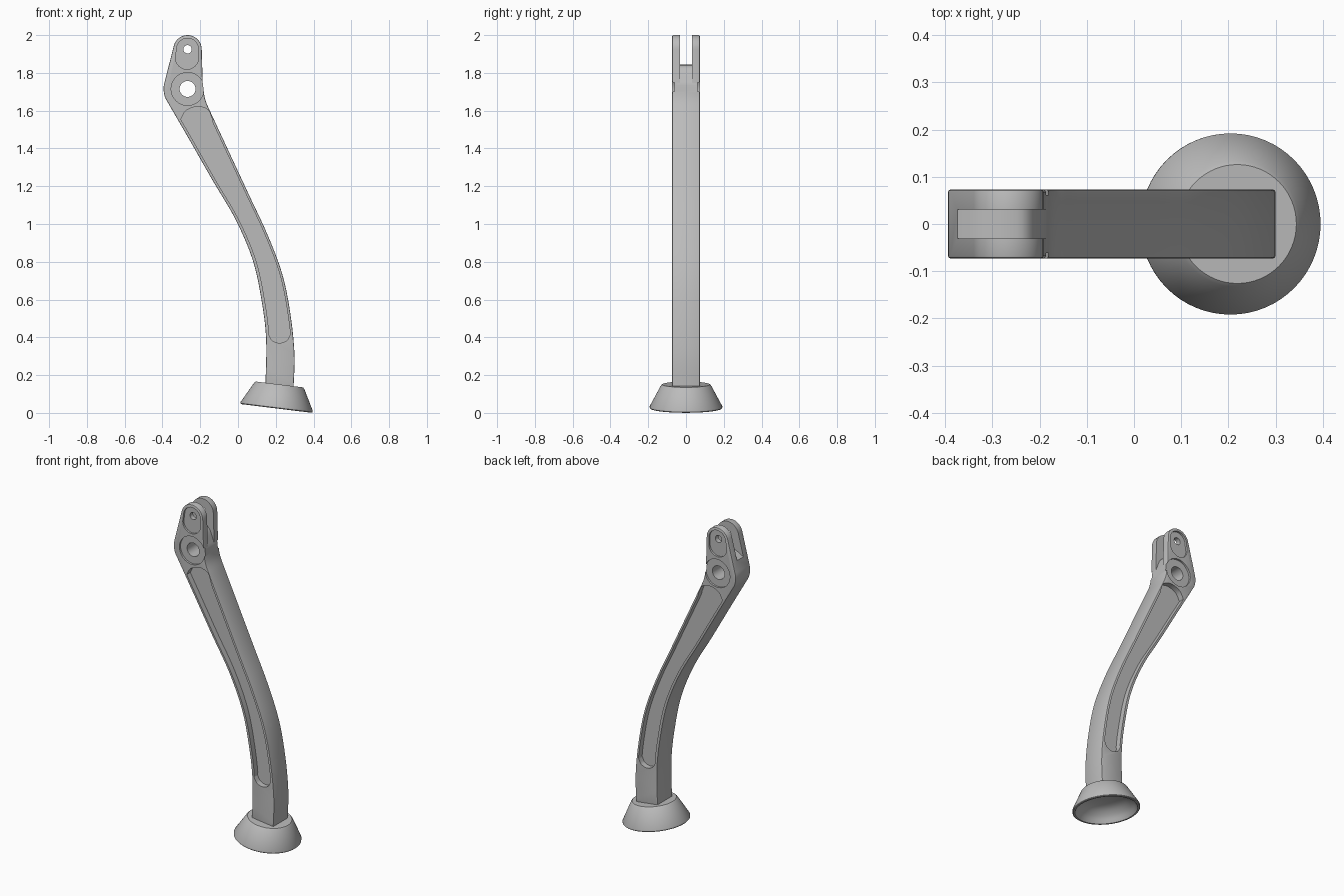
import bpy, bmesh
from math import cos, sin, pi, radians
from mathutils import Vector, Matrix

if "Cube" in bpy.data.objects:
    bpy.data.objects.remove(bpy.data.objects["Cube"], do_unlink=True)

HALF = 0.073                      # half thickness of the arm
PIN = (-0.267, 1.925)             # small upper bore
PIVOT = (-0.267, 1.715)           # large lower bore

grey = bpy.data.materials.new("grey_metal")
grey.use_nodes = True
grey.diffuse_color = (0.5, 0.5, 0.5, 1)
grey.node_tree.nodes["Principled BSDF"].inputs["Base Color"].default_value = (0.5, 0.5, 0.5, 1)


def spline(pts, steps=5):
    """Smooth curve through the points, end points included."""
    p = [Vector(q) for q in pts]
    p = [2 * p[0] - p[1]] + p + [2 * p[-1] - p[-2]]
    out = []
    for a, b, c, d in zip(p, p[1:], p[2:], p[3:]):
        for i in range(steps):
            t = i / steps
            out.append(0.5 * (2 * b + (c - a) * t + (2 * a - 5 * b + 4 * c - d) * t ** 2
                              + (3 * b - a - 3 * c + d) * t ** 3))
    return out + [p[-2]]


def arc(centre, r, start, end, n=16):
    angles = [radians(start + (end - start) * i / n) for i in range(n + 1)]
    return [Vector((centre[0] + r * cos(a), centre[1] + r * sin(a))) for a in angles]


def circle(centre, r):
    return arc(centre, r, 0, 360, 40)[:-1]


def make_object(name, bm):
    mesh = bpy.data.meshes.new(name)
    bmesh.ops.recalc_face_normals(bm, faces=bm.faces)
    bm.to_mesh(mesh)
    bm.free()
    mesh.materials.append(grey)
    ob = bpy.data.objects.new(name, mesh)
    bpy.context.collection.objects.link(ob)
    return ob


def prism(name, outline, y0, y1, bevel=0):
    """Extrude an x-z outline from y0 to y1."""
    bm = bmesh.new()
    face = bm.faces.new([bm.verts.new((p[0], y0, p[1])) for p in outline])
    ext = bmesh.ops.extrude_face_region(bm, geom=[face])["geom"]
    bmesh.ops.translate(bm, vec=(0, y1 - y0, 0),
                        verts=[v for v in ext if isinstance(v, bmesh.types.BMVert)])
    if bevel:
        rims = [e for e in bm.edges if abs(e.verts[0].co.y - e.verts[1].co.y) < 1e-5]
        bmesh.ops.bevel(bm, geom=rims, offset=bevel, segments=2, profile=0.5, affect='EDGES')
    return make_object(name, bm)


def cut(target, cutters):
    """Subtract the cutters, then discard them."""
    for c in cutters:
        c.hide_render = True
        mod = target.modifiers.new("cut", 'BOOLEAN')
        mod.operation, mod.solver, mod.object = 'DIFFERENCE', 'EXACT', c
    bpy.context.view_layer.update()
    graph = bpy.context.evaluated_depsgraph_get()
    mesh = bpy.data.meshes.new_from_object(target.evaluated_get(graph))
    target.modifiers.clear()
    target.data = mesh
    for c in cutters:
        bpy.data.objects.remove(c, do_unlink=True)


def smooth(ob):
    bpy.ops.object.select_all(action='DESELECT')
    ob.select_set(True)
    bpy.context.view_layer.objects.active = ob
    bpy.ops.object.shade_smooth_by_angle(angle=radians(30))


# Arm: curved bar with a rounded head
right = spline([(0.294, 0.13), (0.299, 0.31), (0.278, 0.52), (0.235, 0.733),
                (0.156, 0.944), (0.06, 1.15), (-0.04, 1.365), (-0.14, 1.58)])
left = spline([(-0.376, 1.651), (-0.255, 1.442), (-0.134, 1.23), (-0.013, 1.024),
               (0.077, 0.812), (0.124, 0.6), (0.149, 0.389), (0.145, 0.13)])
neck = spline([(-0.14, 1.58), (-0.174, 1.66), (-0.187, 1.75)])
outline = (right + neck[1:] + arc(PIN, 0.075, 0, 165)
           + arc(PIVOT, 0.127, 165, 210, 10)[:-1] + left)
arm = prism("arm", outline, -HALF, HALF, 0.005)

# Long side pockets follow the edges of the arm
pocket = [p - Vector((0.014, 0)) for p in right if 0.43 < p.y < 1.54]
pocket += spline([(-0.139, 1.56), (-0.16, 1.605), (-0.215, 1.622), (-0.275, 1.6), (-0.303, 1.555)])
pocket += [p + Vector((0.017, 0)) for p in left if 0.43 < p.y < 1.53]
pocket += spline([(0.162, 0.415), (0.182, 0.383), (0.22, 0.37), (0.258, 0.383), (0.276, 0.415)])

# Shallow oval around the pin and ring around the pivot
oval = arc(PIN, 0.058, 0, 180) + arc((-0.27, 1.88), 0.061, 180, 360)
cutters = []
for side in (-1, 1):
    for shape, depth in ((pocket, 0.035), (oval, 0.012), (circle(PIVOT, 0.087), 0.012)):
        cutters.append(prism("recess_cutter", shape, side * (HALF - depth), side * 0.1))

# Fork slot over a rounded floor, and the two bores
floor = spline([(-0.45, 1.76), (-0.37, 1.81), (-0.32, 1.835), (-0.267, 1.843),
                (-0.22, 1.825), (-0.185, 1.74), (-0.16, 1.7)])
cutters.append(prism("slot_cutter", floor + [(-0.16, 2.1), (-0.45, 2.1)], -0.031, 0.031))
cutters.append(prism("pin_cutter", circle(PIN, 0.022), -0.2, 0.2))
cutters.append(prism("pivot_cutter", circle(PIVOT, 0.042), -0.2, 0.2))
cut(arm, cutters)
smooth(arm)

# Foot: hollow tilted cup
bowl = spline([(0, 0.09), (0.06, 0.086), (0.115, 0.07), (0.155, 0.038), (0.178, 0)], 4)
profile = bowl + [(0.188, 0), (0.192, 0.004), (0.192, 0.012), (0.134, 0.12), (0.126, 0.128), (0, 0.128)]
bm = bmesh.new()
verts = [bm.verts.new((p[0], 0, p[1])) for p in profile]
edges = [bm.edges.new(pair) for pair in zip(verts, verts[1:])]
bmesh.ops.spin(bm, geom=verts + edges, cent=(0, 0, 0), axis=(0, 0, 1), angle=2 * pi, steps=64)
bmesh.ops.remove_doubles(bm, verts=bm.verts, dist=1e-4)
bm.transform(Matrix.Translation((0.2035, 0, 0.0235)) @ Matrix.Rotation(radians(7), 4, 'Y'))
foot = make_object("foot_cup", bm)
smooth(foot)
